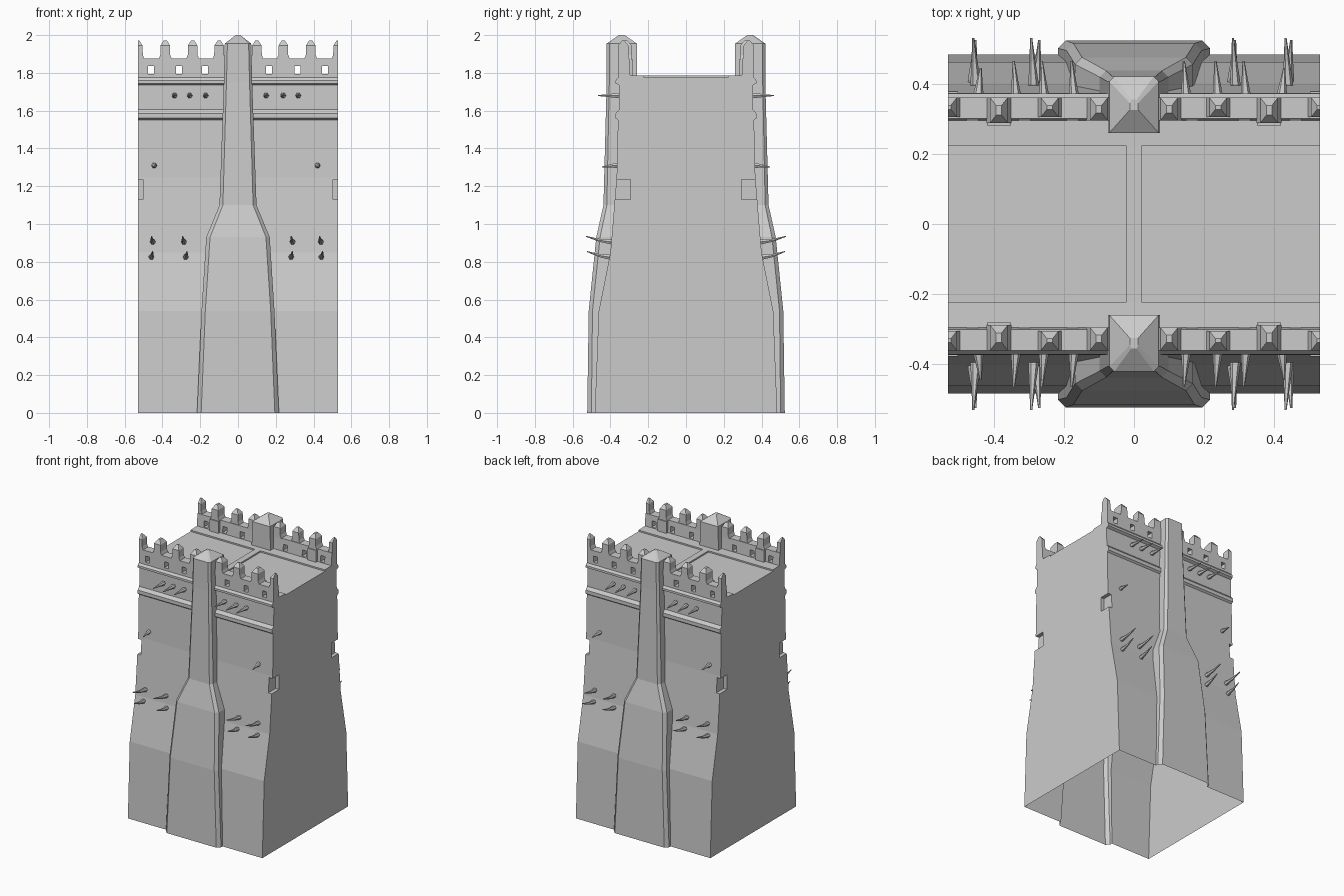
import bpy, bmesh, math

cube = bpy.data.objects.get("Cube")
if cube:
    bpy.data.objects.remove(cube, do_unlink=True)

stone = bpy.data.materials.new("grey_stone")
stone.use_nodes = True
GREY = (0.6, 0.6, 0.6, 1)
stone.diffuse_color = GREY
stone.node_tree.nodes["Principled BSDF"].inputs["Base Color"].default_value = GREY

HALF = 0.53  # half width of the wall section


def loft(bm, rings):
    """Skin a closed solid through matching rings of points."""
    loops = [[bm.verts.new(p) for p in ring] for ring in rings]
    n = len(loops[0])
    for a, b in zip(loops, loops[1:]):
        for i in range(n):
            j = (i + 1) % n
            bm.faces.new((a[i], a[j], b[j], b[i]))
    bm.faces.new(loops[0][::-1])
    bm.faces.new(loops[-1])


def rect(x0, x1, y0, y1, z):
    return [(x0, y0, z), (x1, y0, z), (x1, y1, z), (x0, y1, z)]


def box(bm, x0, x1, y0, y1, z0, z1):
    loft(bm, [rect(x0, x1, y0, y1, z0), rect(x0, x1, y0, y1, z1)])


def finish(name, bm):
    bmesh.ops.recalc_face_normals(bm, faces=bm.faces)
    mesh = bpy.data.meshes.new(name)
    bm.to_mesh(mesh)
    bm.free()
    mesh.materials.append(stone)
    obj = bpy.data.objects.new(name, mesh)
    bpy.context.collection.objects.link(obj)
    return obj


# Main wall: one side profile (y, z) mirrored and extruded across the width
half = [(.483, 0), (.462, .54), (.40, .85), (.367, 1.25), (.36, 1.55),
        (.373, 1.56), (.373, 1.585), (.355, 1.605), (.354, 1.735),
        (.372, 1.745), (.372, 1.76), (.36, 1.775), (.36, 1.875),
        (.30, 1.875), (.295, 1.787), (.222, 1.785), (.222, 1.775)]
profile = half + [(-y, z) for y, z in reversed(half)]
bm = bmesh.new()
loft(bm, [[(x, y, z) for y, z in profile] for x in (-HALF, HALF)])
wall = finish("fortress_wall", bm)

# Buttresses: (height, half width, front depth, chamfer)
levels = [(0, .217, .523, .022), (.54, .193, .515, .02), (.93, .168, .475, .02),
          (1.1, .098, .437, .018), (1.75, .075, .42, .014), (1.955, .07, .42, .014)]
helpers = []
for s, side in ((-1, "front"), (1, "back")):
    rings = []
    for z, w, f, c in levels:
        pts = [(-w, .26), (-w, f - c), (c - w, f), (w - c, f), (w, f - c), (w, .26)]
        rings.append([(x, s * y, z) for x, y in pts])
    tip = [(-.012, .325), (-.012, .345), (-.008, .355),
           (.008, .355), (.012, .345), (.012, .325)]
    rings.append([(x, s * y, 2.0) for x, y in tip])
    bm = bmesh.new()
    loft(bm, rings)
    helpers.append((finish(side + "_buttress", bm), "UNION"))

# Cutters: parapet loopholes and the corner slots at the wall ends
bm = bmesh.new()
for s in (-1, 1):
    y0, y1 = sorted((s * .27, s * .40))
    for x in (-.46, -.312, -.175, .165, .315, .46):
        box(bm, x - .016, x + .016, y0, y1, 1.793, 1.836)
    y0, y1 = sorted((s * .295, s * .45))
    for x in (-.53, .53):
        box(bm, x - .027, x + .027, y0, y1, 1.13, 1.235)
helpers.append((finish("slot_cutter", bm), "DIFFERENCE"))

for helper, operation in helpers:
    helper.hide_render = True
    mod = wall.modifiers.new(helper.name, "BOOLEAN")
    mod.object = helper
    mod.operation = operation
    mod.solver = "EXACT"
graph = bpy.context.evaluated_depsgraph_get()
graph.update()
solid = bpy.data.meshes.new_from_object(wall.evaluated_get(graph))
wall.modifiers.clear()
wall.data = solid
for helper, _ in helpers:
    bpy.data.objects.remove(helper, do_unlink=True)

# Leave the underside open
bm = bmesh.new()
bm.from_mesh(solid)
under = [f for f in bm.faces if all(v.co.z < .001 for v in f.verts)]
bmesh.ops.delete(bm, geom=under, context="FACES")
bm.to_mesh(solid)
bm.free()

# Raised rib across the roof deck
bm = bmesh.new()
box(bm, -.022, .022, -.225, .225, 1.77, 1.785)
finish("deck_rib", bm)

# Merlons with flared feet and pointed caps
for s, side in ((-1, "front"), (1, "back")):
    bm = bmesh.new()
    for x, back in ((.10, .295), (.24, .305), (.385, .288), (.53, .305)):
        for cx in (-x, x):
            rings = []
            for z, w, inset in ((1.87, .036, 0), (1.895, .026, 0),
                                (1.945, .025, 0), (1.972, .008, .022)):
                lo, hi = max(cx - w, -HALF), min(cx + w, HALF)
                rings.append(rect(lo, hi, s * (back + inset), s * (.36 - inset), z))
            loft(bm, rings)
            # Inner backing of the deeper merlons
            if back < .29:
                y0, y1 = sorted((s * .28, s * .305))
                box(bm, cx - .034, cx + .034, y0, y1, 1.78, 1.87)
    finish(side + "_merlons", bm)


def spike(bm, x, s, y0, y1, z, rise, lean):
    """Tapered stake leaving the wall and curving slightly upward."""
    rings = []
    for t, r in ((0, .010), (.15, .015), (.55, .009), (1, .003)):
        cx, cy, cz = x + lean * t, s * (y0 + (y1 - y0) * t), z + rise * t * t
        rings.append([(cx + r * math.cos(k * math.tau / 6), cy,
                       cz + r * math.sin(k * math.tau / 6)) for k in range(6)])
    loft(bm, rings)


# Rows of stakes: x positions, start depth, tip depth, height, rise
rows = [((-.335, -.255, -.17, .15, .24, .32), .345, .465, 1.68, 0),
        ((-.445, .42), .355, .445, 1.31, -.008),
        ((-.45, -.285, .29, .44), .375, .53, .905, .03),
        ((-.46, -.278, .28, .44), .39, .525, .825, .03)]
for s, side in ((-1, "front"), (1, "back")):
    bm = bmesh.new()
    for r, (xs, y0, y1, z, rise) in enumerate(rows):
        for x in xs:
            spike(bm, x, s, y0, y1, z, rise, .008 * (1 if r % 2 else -1))
    finish(side + "_stakes", bm)
